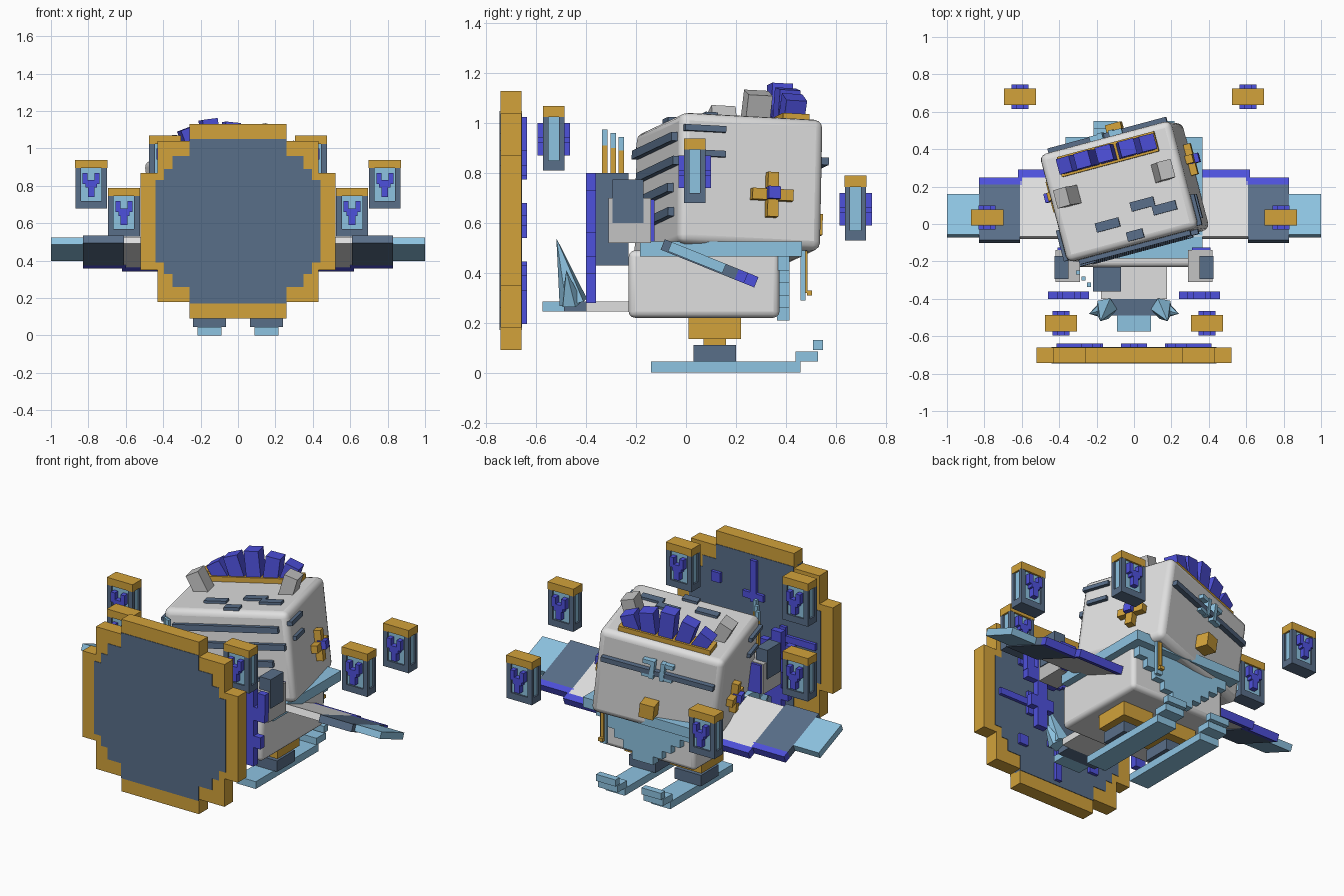
import bpy, bmesh
from math import radians
from mathutils import Matrix, Vector

if "Cube" in bpy.data.objects:
    bpy.data.objects.remove(bpy.data.objects["Cube"])


def material(name, *srgb):
    mat = bpy.data.materials.new(name)
    mat.use_nodes = True
    colour = [c ** 2.2 for c in srgb] + [1]
    mat.diffuse_color = colour
    mat.node_tree.nodes["Principled BSDF"].inputs["Base Color"].default_value = colour
    return mat


gold = material("gold", .82, .63, .24)
slate = material("slate", .35, .43, .53)
sky = material("light blue", .55, .76, .88)
blue = material("royal blue", .31, .32, .86)
white = material("off white", .87, .87, .87)
grey = material("stone grey", .76, .76, .76)

IDENTITY = Matrix.Identity(4)


def turn(degrees, axis):
    return Matrix.Rotation(radians(degrees), 4, axis)


def boxes(name, mat, parts, frame=IDENTITY, bevel=0):
    """One object from boxes, each given as (centre, size)."""
    bm = bmesh.new()
    for centre, size in parts:
        place = frame @ Matrix.Translation(centre) @ Matrix.Diagonal((*size, 1))
        bmesh.ops.create_cube(bm, size=1, matrix=place)
    mesh = bpy.data.meshes.new(name)
    bm.to_mesh(mesh)
    bm.free()
    mesh.materials.append(mat)
    obj = bpy.data.objects.new(name, mesh)
    bpy.context.collection.objects.link(obj)
    if bevel:
        mod = obj.modifiers.new("rounded edges", "BEVEL")
        mod.width, mod.segments = bevel, 3
        bpy.ops.object.select_all(action="DESELECT")
        bpy.context.view_layer.objects.active = obj
        obj.select_set(True)
        bpy.ops.object.shade_smooth_by_angle(angle=radians(40))
    return obj


def span(x, y, z):
    """Box part from its low and high limits on each axis."""
    lims = (x, y, z)
    return [(a + b) / 2 for a, b in lims], [b - a for a, b in lims]


# Stepped round shield with a rim
def stepped_disc(name, mat, steps, thickness):
    boxes(name, mat, [((0, 0, 0), (2 * w, thickness, 2 * h)) for w, h in steps],
          Matrix.Translation((0, -.702, .61)))


stepped_disc("shield_rim", gold, [(.26, .52), (.43, .43), (.52, .26)], .084)
stepped_disc("shield_face", slate, [(.26, .44), (.35, .35), (.395, .28), (.44, .22)], .09)

# Raised signs on the back of the shield
signs = []
for quarter in range(4):
    spin = turn(90 * quarter, "Y")
    for centre, size in [((0, 0, .29), (.04, .02, .25)), ((0, 0, .2), (.14, .02, .04)),
                         ((.25, 0, .25), (.06, .02, .06))]:
        if quarter % 2:
            size = size[::-1]
        signs.append((spin @ Vector(centre), size))
boxes("shield_signs", blue, signs, Matrix.Translation((0, -.648, .61)))

# Rounded body and collar
boxes("body", white, [span((-.32, .32), (-.23, .375), (.22, .49))], bevel=.025)
boxes("collar", sky, [span((-.365, .365), (-.185, .465), (.465, .525))])
boxes("apron", sky, [((0, .39, .44 - .05 * i), (.62 - .12 * i, .05, .06)) for i in range(5)])
boxes("tassel", sky, [((.22, .47, .4), (.04, .02, .22))])
boxes("tassel_trim", gold, [((.22, .482, .42), (.02, .01, .2)), ((.22, .495, .32), (.03, .02, .02))])

# Tail with crystal spikes
boxes("tail_root", white, [span((-.176, .176), (-.4, -.22), (.245, .285))])
boxes("tail_middle", slate, [span((-.13, .13), (-.49, -.4), (.245, .285))])
boxes("tail_tip", sky, [span((-.09, .09), (-.575, -.49), (.245, .285))])


def spike(name, base, tip, radius):
    bm = bmesh.new()
    axis = Vector(tip) - Vector(base)
    place = (Matrix.Translation((Vector(base) + Vector(tip)) / 2)
             @ axis.to_track_quat("Z", "Y").to_matrix().to_4x4())
    bmesh.ops.create_cone(bm, cap_ends=True, segments=5, radius1=radius, radius2=0,
                          depth=axis.length, matrix=place)
    mesh = bpy.data.meshes.new(name)
    bm.to_mesh(mesh)
    bm.free()
    mesh.materials.append(sky)
    bpy.context.collection.objects.link(bpy.data.objects.new(name, mesh))


for side, s in (("left", 1), ("right", -1)):
    spike(f"{side}_tall_spike", (s * .15, -.45, .28), (s * .18, -.52, .54), .06)
    spike(f"{side}_short_spike", (s * .17, -.46, .28), (s * .24, -.48, .41), .045)

    # Legs and long feet with curled tips
    x = s * .152
    boxes(f"{side}_hip", gold, [((x, .115, .18), (.21, .21, .09)),
                                ((x, .115, .12), (.1, .09, .05))])
    boxes(f"{side}_ankle", slate, [((x, .115, .078), (.176, .17, .066))])
    boxes(f"{side}_foot", sky, [((x, .16, .022), (.13, .6, .044)),
                                ((x, .485, .065), (.13, .09, .04)),
                                ((x, .53, .11), (.13, .04, .04))])

    # Swept wings, three plates each with a coloured trailing edge
    wing = Matrix.Translation((0, -.085, .535)) @ turn(-22, "X")

    def plate(name, mat, inner, outer, front, back, thick=.04):
        boxes(f"{side}_wing_{name}", mat,
              [((s * (inner + outer) / 2, (front + back) / 2, -thick / 2),
                (outer - inner, back - front, thick))], wing)

    plate("root", white, .28, .61, .02, .36)
    plate("middle", slate, .61, .83, 0, .32, .045)
    plate("tip", sky, .83, 1, .03, .265)
    plate("root_edge", blue, .28, .62, .36, .405, .045)
    plate("middle_edge", blue, .6, .83, .32, .36, .045)

    # Arms and the stepped blue hand shields
    boxes(f"{side}_arm", grey, [span(sorted((s * .29, s * .42)), (-.31, -.14), (.52, .7))])
    boxes(f"{side}_shoulder", slate, [span(sorted((s * .35, s * .425)), (-.295, -.17), (.6, .775))])
    boxes(f"{side}_cuff", blue, [((s * .36, -.133, .61), (.1, .015, .17))])
    x = s * .35
    boxes(f"{side}_hand_sign", blue,
          [((x, -.38, .54), (.07, .04, .52)), ((x, -.38, .6), (.215, .04, .08)),
           ((x, -.38, .43), (.16, .04, .07))]
          + [((x + e * .085, -.38, .67), (.05, .04, .12)) for e in (-1, 1)])

# Case with thin candles at one side
boxes("candle_case", slate, [span((-.22, -.07), (-.36, -.23), (.43, .8))])
for i in range(3):
    x, y = -.24 - .03 * i, -.325 + .033 * i
    boxes(f"candle_{i}", gold, [((x, y, .75), (.02, .022, .32 - .02 * i))])
    boxes(f"candle_tip_{i}", sky, [((x, y, .94 - .015 * i), (.02, .022, .07))])

# Tilted head
head = (Matrix.Translation((-.05, .17, .725)) @ turn(15, "Z") @ turn(-7, "Y") @ turn(-3, "X"))
HX, HY, HZ = .365, .297, .265
boxes("head", white, [((0, 0, 0), (2 * HX, 2 * HY, 2 * HZ))], head, bevel=.035)

# Slots on the front, back, top and sides of the head
boxes("front_slots", slate,
      [((x, -HY, z), (w, .05, .035)) for x, z, w in
       [(0, .17, .62), (.05, .07, .58), (-.04, -.03, .6), (0, -.13, .56)]], head)
boxes("back_slot", slate, [((0, HY, .1), (.66, .06, .03))], head)
boxes("top_slots", slate,
      [((x, y, HZ), (w, .05, .03)) for x, y, w in
       [(-.1, -.16, .13), (.11, -.1, .13), (.22, -.15, .13), (.03, -.25, .09)]], head)
boxes("side_slots", slate,
      [((s * HX, y, z), (.04, w, .025)) for s in (-1, 1)
       for y, z, w in [(-.2, .2, .17), (-.18, .1, .13)]], head)

# Brow sign and nose on the back face
boxes("brow_sign", sky, [((x, HY, .12), (.025, .07, .11)) for x in (-.03, .03)]
      + [((x, HY, z), (.06, .06, .025)) for x in (-.06, .06) for z in (.08, .16)], head)
boxes("nose", gold, [((.02, HY + .03, -.12), (.085, .1, .085))], head)

# Crosses on the cheeks
for side, s in (("left", 1), ("right", -1)):
    x = s * (HX + .015)
    boxes(f"{side}_cross", gold, [((x, .08, -.055), (.05, .045, .18)),
                                  ((x, .08, -.055), (.045, .17, .045))], head)
    boxes(f"{side}_cross_gem", blue, [((x + s * .025, .08, -.05), (.05, .05, .05))], head)
    ear = head @ Matrix.Translation((s * .25, .04, HZ)) @ turn(s * 22, "Y")
    boxes(f"{side}_ear", grey, [((0, 0, .04), (.08, .1, .14))], ear)

# Crown with a fan of blocks
boxes("crown_band", gold, [((0, .205, HZ + .012), (.54, .11, .035))], head)
for i, height in enumerate((.1, .14, .17, .14, .1)):
    k = i - 2
    fan = head @ Matrix.Translation((k * .095, .205, HZ + .01)) @ turn(k * 13, "Y")
    boxes(f"crown_block_{i}", blue, [((0, 0, height / 2), (.085, .085, height))], fan)


# Floating lanterns
def lantern(name, x, y, z):
    at = Matrix.Translation((x, y, z))
    both = (-1, 1)
    boxes(name + "_frame", slate,
          [((0, 0, .02), (.17, .085, .04))]
          + [((e * .07, f * .032, .11), (.03, .021, .21)) for e in both for f in both], at)
    boxes(name + "_glow", sky, [((0, 0, .12), (.15, .066, .2))], at)
    boxes(name + "_cap", gold, [((0, 0, .237), (.172, .087, .045))], at)
    marks = []
    for f in both:
        fy = f * .045
        marks += [((0, fy, .09), (.036, .04, .06)), ((0, fy, .13), (.06, .04, .04))]
        marks += [((e * .032, fy, .16), (.027, .04, .06)) for e in both]
    boxes(name + "_sign", blue, marks, at)


for side, s in (("left", 1), ("right", -1)):
    lantern(f"{side}_rear_lantern", s * .61, .69 - .01, .53)
    lantern(f"{side}_middle_lantern", s * .785, .035, .68)
    lantern(f"{side}_front_lantern", s * .39, -.53, .81)
